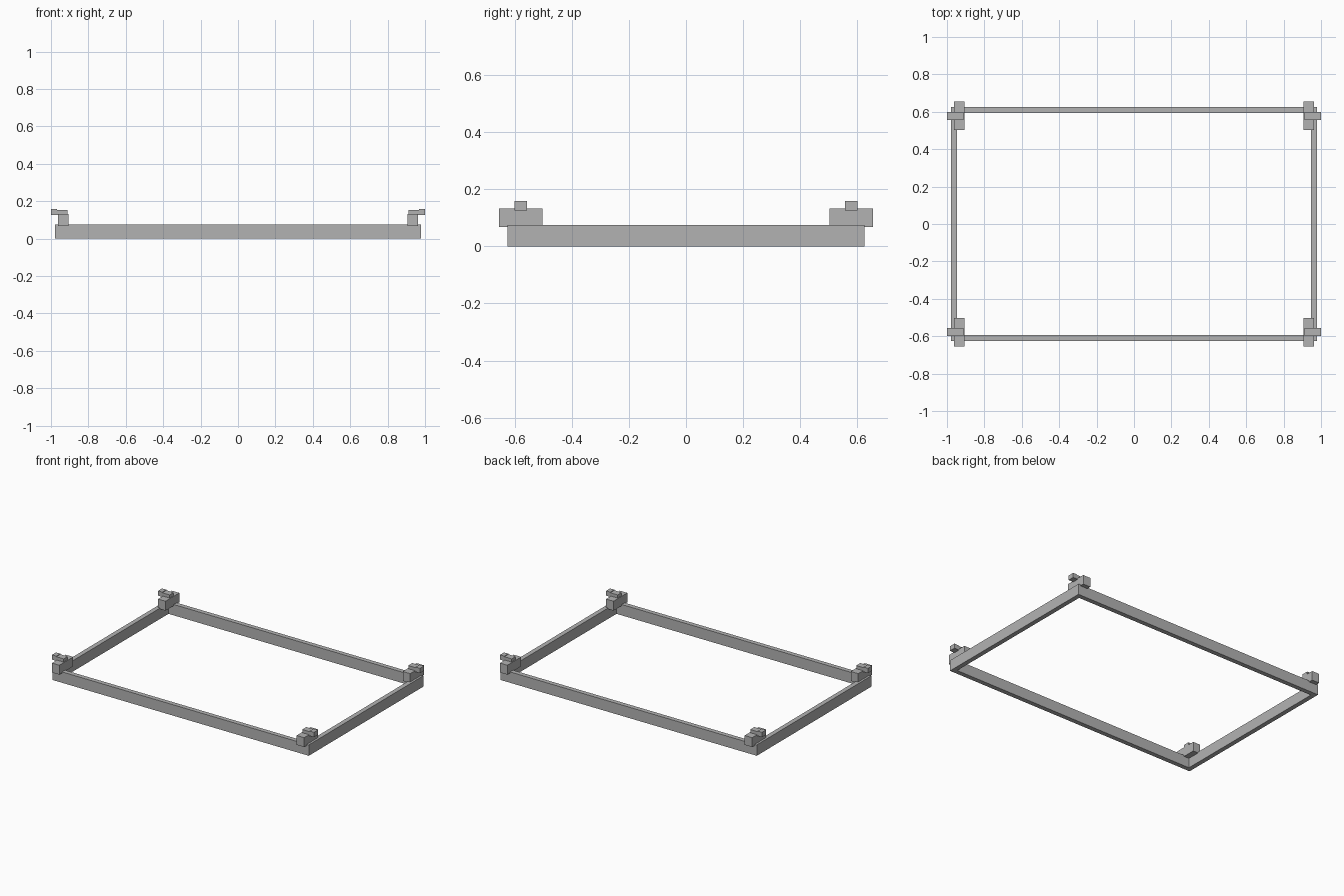
import bpy

cube = bpy.data.objects.get("Cube")
if cube:
    bpy.data.objects.remove(cube, do_unlink=True)

GREY = (0.45, 0.45, 0.45, 1.0)
grey = bpy.data.materials.new("plain grey")
grey.use_nodes = True
grey.diffuse_color = GREY
grey.node_tree.nodes["Principled BSDF"].inputs["Base Color"].default_value = GREY


def box(name, x, y, z):
    """Box from (min, max) spans on each axis."""
    spans = [sorted(s) for s in (x, y, z)]
    bpy.ops.mesh.primitive_cube_add(size=1, location=[(a + b) / 2 for a, b in spans])
    ob = bpy.context.object
    ob.name = name
    ob.scale = [b - a for a, b in spans]
    bpy.ops.object.transform_apply(location=False, rotation=False, scale=True)
    ob.data.materials.append(grey)
    return ob


# Rectangular frame
HALF_X, HALF_Y, WALL, HEIGHT = 0.978, 0.625, 0.032, 0.075
INNER_X, INNER_Y = HALF_X - WALL, HALF_Y - WALL

for s, side in ((-1, "front"), (1, "back")):
    box(side + "_rail", (-HALF_X, HALF_X), (s * INNER_Y, s * HALF_Y), (0, HEIGHT))
for s, side in ((-1, "right"), (1, "left")):
    box(side + "_rail", (s * INNER_X, s * HALF_X), (-INNER_Y, INNER_Y), (0, HEIGHT))

# Corner blocks with a cross bar and a slightly taller outer tip
for sx, side in ((-1, "right"), (1, "left")):
    for sy, end in ((-1, "front"), (1, "back")):
        corner = end + "_" + side
        bar_y = (sy * 0.556, sy * 0.6)
        box(corner + "_block", (sx * 0.906, sx * 0.963), (sy * 0.503, sy * 0.654), (0.067, 0.132))
        box(corner + "_cross_bar", (sx * 0.911, sx * 0.967), bar_y, (0.125, 0.154))
        box(corner + "_bar_tip", (sx * 0.967, sx * 1.0), bar_y, (0.125, 0.158))
